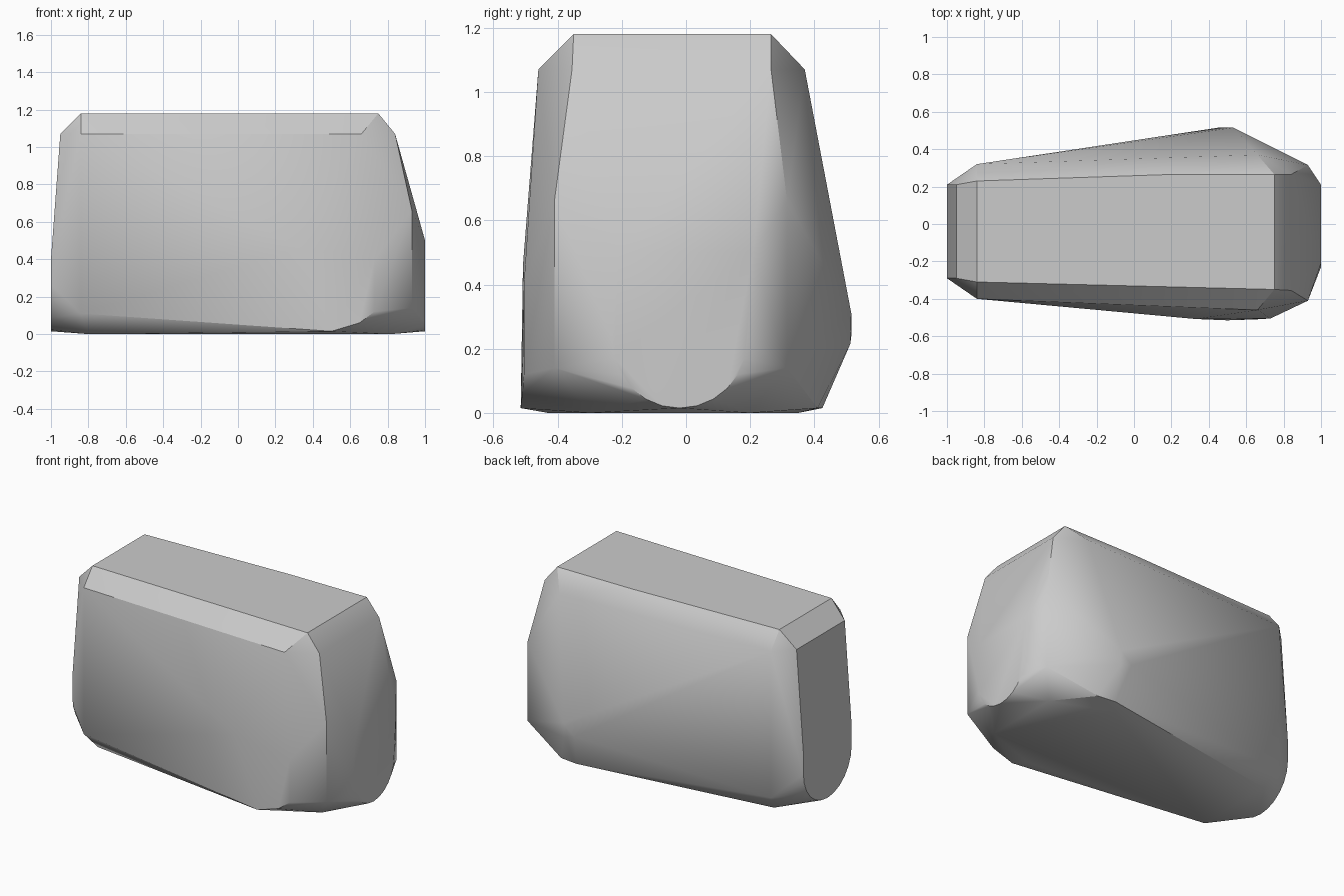
import bpy
import bmesh
from math import cos, sin, pi, radians

# Remove the default object
default_cube = bpy.data.objects.get("Cube")
if default_cube:
    bpy.data.objects.remove(default_cube, do_unlink=True)

# Main proportions of the stone
LEFT, RIGHT = -1, 1
LEFT_EDGE, RIGHT_EDGE = -.84, .93
TOP, SHOULDER, FLOOR = 1.18, 1.07, .015


def column(x, y, heights):
    """Points stacked above one spot."""
    return [(x, y, z) for z in heights]


def across(x, depths, z):
    """Points running from front to back."""
    return [(x, y, z) for y in depths]


def rounded_end(x, middle, radius, steps=12):
    """Half circle closing the lower end of a flat end face."""
    centre = FLOOR + radius
    angles = [pi + pi * i / steps for i in range(steps + 1)]
    return [(x, middle + radius * cos(a), centre + radius * sin(a)) for a in angles]


def stone_material():
    grey = (.6, .6, .6, 1)
    material = bpy.data.materials.new("stone_grey")
    material.use_nodes = True
    material.diffuse_color = grey
    shader = next(n for n in material.node_tree.nodes if n.type == "BSDF_PRINCIPLED")
    shader.inputs["Base Color"].default_value = grey
    shader.inputs["Roughness"].default_value = .8
    return material


def build_hull(name, points, material):
    """Wrap a tight convex skin around the points."""
    bm = bmesh.new()
    for point in points:
        bm.verts.new(point)
    bmesh.ops.convex_hull(bm, input=bm.verts[:])
    loose = [v for v in bm.verts if not v.link_faces]
    bmesh.ops.delete(bm, geom=loose, context="VERTS")
    bmesh.ops.dissolve_limit(bm, angle_limit=radians(1), verts=bm.verts[:], edges=bm.edges[:])
    bmesh.ops.recalc_face_normals(bm, faces=bm.faces[:])
    mesh = bpy.data.meshes.new(name)
    bm.to_mesh(mesh)
    bm.free()
    mesh.materials.append(material)
    stone = bpy.data.objects.new(name, mesh)
    bpy.context.collection.objects.link(stone)
    return stone


points = []

# Flat top and the chamfer around it
points += across(LEFT_EDGE, (-.31, .23), TOP)
points += across(.75, (-.35, .265), TOP)
points += [(.2, .265, TOP)]
points += across(-.95, (-.29, .21), SHOULDER)
points += across(.84, (-.355, .265), SHOULDER)
points += across(.66, (-.46, .37), SHOULDER)

# Left end, with its two upright corners
points += across(LEFT, (-.29, .21), .4)
points += rounded_end(LEFT, -.04, .25)
points += column(LEFT_EDGE, -.4, (.11, SHOULDER))
points += column(LEFT_EDGE, .32, (.11, SHOULDER))

# Right end, with its two upright corners
points += across(RIGHT, (-.21, .21), .5)
points += rounded_end(RIGHT, -.02, .21)
points += column(RIGHT_EDGE, -.41, (.14, .66))
points += column(RIGHT_EDGE, .315, (.14, .66))

# Front bulge, rounded at its lower corner
points += [(.33, -.508, .46), (.5, -.515, FLOOR), (.65, -.51, .06)]
points += column(.73, -.505, (.12, .4))

# Back bulge
points += [(.45, .515, .24), (.53, .515, .31), (.53, .512, .215)]
points += across(.5, (.425,), FLOOR)
points += across(.62, (.41,), FLOOR)

# Flat underside
points += across(-.8, (-.31, .23), 0)
points += across(.45, (-.43, .35), 0)
points += across(.82, (-.3, .2), 0)

stone = build_hull("stone", points, stone_material())
bpy.context.view_layer.objects.active = stone
stone.select_set(True)
bpy.ops.object.shade_smooth_by_angle(angle=radians(32))
